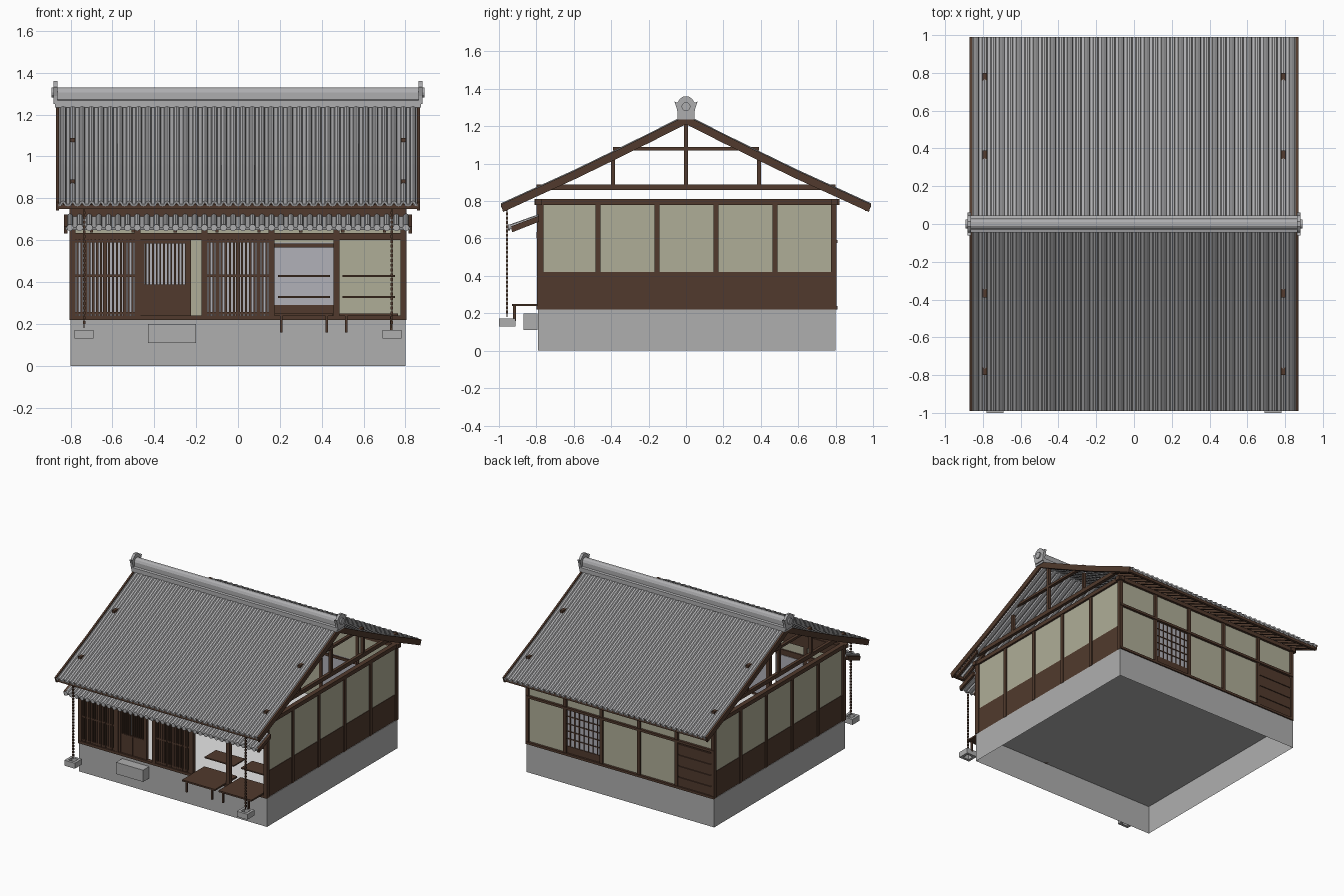
import bpy, bmesh, math

cube = bpy.data.objects.get("Cube")
if cube:
    bpy.data.objects.remove(cube, do_unlink=True)


def material(name, r, g, b):
    m = bpy.data.materials.new(name)
    m.use_nodes = True
    m.diffuse_color = (r, g, b, 1)
    m.node_tree.nodes["Principled BSDF"].inputs["Base Color"].default_value = (r, g, b, 1)
    return m


TILE = material("roof tile grey", .42, .42, .43)
STONE = material("stone grey", .43, .43, .43)
WOOD = material("dark brown wood", .082, .042, .026)
PLASTER = material("pale plaster", .43, .42, .31)
PAPER = material("screen paper", .44, .44, .48)
FLOOR = material("white floor", .85, .85, .85)


def finish(name, bm, mat):
    bmesh.ops.recalc_face_normals(bm, faces=bm.faces)
    mesh = bpy.data.meshes.new(name)
    bm.to_mesh(mesh)
    bm.free()
    mesh.materials.append(mat)
    ob = bpy.data.objects.new(name, mesh)
    bpy.context.collection.objects.link(ob)
    return ob


def boxes(name, mat, items):
    """One object from boxes given as (x0, x1, y0, y1, z0, z1)."""
    bm = bmesh.new()
    for x0, x1, y0, y1, z0, z1 in items:
        for v in bmesh.ops.create_cube(bm, size=1)["verts"]:
            v.co = (x0 if v.co.x < 0 else x1, y0 if v.co.y < 0 else y1, z0 if v.co.z < 0 else z1)
    return finish(name, bm, mat)


def prisms(name, mat, outline, spans):
    """Extrude a (y, z) outline along x over each span."""
    bm = bmesh.new()
    for x0, x1 in spans:
        a = [bm.verts.new((x0, y, z)) for y, z in outline]
        b = [bm.verts.new((x1, y, z)) for y, z in outline]
        bm.faces.new(a)
        bm.faces.new(b[::-1])
        n = len(a)
        for i in range(n):
            bm.faces.new((a[i], b[i], b[(i + 1) % n], a[(i + 1) % n]))
    return finish(name, bm, mat)


def tiles(name, path, half, count, r):
    """Sheet of round tile rolls following a (y, z) path."""
    pitch = 2 * half / count
    section = []
    for i in range(count):
        cx = -half + pitch * (i + .5)
        section.append((cx - pitch / 2, 0))
        section += [(cx - r * math.cos(a), r * math.sin(a)) for a in [math.pi * k / 4 for k in range(5)]]
    section.append((half, 0))
    bm = bmesh.new()
    rows = [[bm.verts.new((x, y, z + h)) for x, h in section] for y, z in path]
    for p, q in zip(rows, rows[1:]):
        for i in range(len(section) - 1):
            bm.faces.new((p[i], p[i + 1], q[i + 1], q[i]))
    ob = finish(name, bm, TILE)
    mod = ob.modifiers.new("thickness", "SOLIDIFY")
    mod.thickness = .012
    up = ob.data.polygons[0].normal.z > 0
    mod.offset = -1 if up else 1
    return ob


def discs(name, mat, centres, axis, r, depth):
    bm = bmesh.new()
    for c in centres:
        vs = bmesh.ops.create_cone(bm, cap_ends=True, segments=12, radius1=r, radius2=r, depth=depth)["verts"]
        for v in vs:
            x, y, z = v.co
            v.co = (z + c[0], x + c[1], y + c[2]) if axis == "x" else (x + c[0], z + c[1], y + c[2])
    return finish(name, bm, mat)


POSTS = [-.79, -.48, -.16, .16, .47, .79]
BAYS = list(zip(POSTS, POSTS[1:]))
SIDES = (-1, 1)

# Hollow stone foundation and floor
base = boxes("foundation", STONE, [(-.8, .8, -.79, .8, 0, .22)])
bm = bmesh.new()
bm.from_mesh(base.data)
bmesh.ops.delete(bm, geom=[f for f in bm.faces if f.normal.z < -.5], context="FACES")
bm.to_mesh(base.data)
bm.free()
boxes("floor", FLOOR, [(-.78, .78, -.77, .78, .22, .225)])
boxes("step_stone", STONE, [(-.43, -.2, -.87, -.795, .11, .2)])

# Side walls
boxes("side_plaster", PLASTER, [(s * .785 - .008, s * .785 + .008, -.78, .79, .42, .78) for s in SIDES])
boxes("side_wainscot", WOOD, [(s * .787 - .009, s * .787 + .009, -.78, .79, .22, .42) for s in SIDES])
boxes("side_posts", WOOD, [(s * .79 - .013, s * .79 + .013, y - .013, y + .013, .22, .79)
                           for s in SIDES for y in (-.775, -.47, -.155, .16, .475, .79)])
boxes("side_beams", WOOD, [(s * .79 - .018, s * .79 + .018, -.81, .82, .78, .81) for s in SIDES])

# Back wall: plaster, paper window, boarded bay
boxes("back_plaster", PLASTER, [(a, b, .78, .792, .59 if i in (0, 3) else .22, .79) for i, (a, b) in enumerate(BAYS)])
boxes("back_posts", WOOD, [(x - .013, x + .013, .775, .805, .22, .79) for x in POSTS])
boxes("back_rails", WOOD, [(-.8, .8, .79, .81, z, z + h) for z, h in ((.22, .018), (.575, .018))]
      + [(-.82, .82, .775, .81, .78, .81)])
wa, wb = BAYS[3]
boxes("back_window_paper", PAPER, [(wa, wb, .782, .79, .28, .59)])
boxes("back_window_kickboard", WOOD, [(wa, wb, .775, .796, .22, .29)])
boxes("back_window_bars", WOOD,
      [(wa + (wb - wa) * k / 8 - .003, wa + (wb - wa) * k / 8 + .003, .788, .796, .29, .58) for k in range(1, 8)]
      + [(wa, wb, .788, .796, .29 + .057 * k - .003, .29 + .057 * k + .003) for k in range(1, 5)]
      + [(wa, wb, .77, .78, .565, .585)])
da, db = BAYS[0]
boxes("back_boards", WOOD, [(da, db, .78, .792, .22, .59)]
      + [(da, db, .79, .799, .23 + .085 * k, .305 + .085 * k) for k in range(4)])

# Front frame
boxes("front_posts", WOOD, [(x - .014, x + .014, -.797, -.765, .22, .79) for x in POSTS])
boxes("front_beams", WOOD, [(-.8, .8, -.798, -.765, z, t) for z, t in ((.22, .24), (.6, .635), (.7, .79))]
      + [(-.82, .82, -.805, -.77, .78, .81)])
boxes("front_upper_plaster", PLASTER, [(-.79, .79, -.785, -.775, .63, .71)])

# Lattice windows and the sliding door
bars, paper = [], []
for a, b in (BAYS[0], BAYS[2]):
    a, b = a + .014, b - .014
    paper.append((a, b, -.772, -.768, .24, .6))
    bars += [(a, b, -.79, -.776, z - .006, z + .006) for z in (.25, .43, .594)]
    for k in range(15):
        x = a + (b - a) * (k + .5) / 15
        w = .009 if k % 5 == 2 else .005
        bars.append((x - w, x + w, -.792, -.775, .24, .6))
boxes("lattice_bars", WOOD, bars)
boxes("lattice_paper", PAPER, paper + [(-.46, -.23, -.772, -.768, .38, .59)])
boxes("sliding_door", WOOD, [(-.465, -.225, -.785, -.775, .24, .38), (-.465, -.225, -.788, -.772, .372, .388),
                             (-.465, -.225, -.788, -.772, .585, .6), (-.35, -.345, -.789, -.775, .24, .38)]
      + [(x - .009, x + .009, -.79, -.77, .24, .6) for x in (-.456, -.234)]
      + [(-.445 + .0175 * k, -.437 + .0175 * k, -.788, -.775, .38, .59) for k in range(12)])

# Benches and stepped shelves in the open bays
for i, x in enumerate((.315, .625)):
    n = ("inner", "outer")[i]
    boxes(n + "_bench", WOOD, [(x - .14, x + .14, -.93, -.66, .238, .25)]
          + [(x + s * .108 - .006, x + s * .108 + .006, -.925, -.91, .16, .24) for s in SIDES])
    boxes(n + "_shelves", WOOD, [(x - .125, x + .125, -.68, -.54, .325, .334),
                                 (x - .125, x + .125, -.5, -.38, .425, .434)])

# Open gable trusses
truss = []
for s in SIDES:
    x0, x1 = s * .79 - .012, s * .79 + .012
    truss += [(x0, x1, -.8, .8, .86, .89), (x0, x1, -.39, .39, 1.07, 1.088), (x0, x1, -.011, .011, .89, 1.24)]
    truss += [(x0, x1, t * .39 - .01, t * .39 + .01, .89, 1.02) for t in SIDES]
boxes("gable_trusses", WOOD, truss)

# Main roof slopes, bargeboards, rafters, eave boards
SLOPE = [(0, 1.253), (.2, 1.152), (.39, 1.058), (.6, .956), (.8, .865), (.99, .778)]
for s, n in ((-1, "front"), (1, "back")):
    path = [(s * y, z) for y, z in SLOPE]
    tiles(n + "_roof_tiles", [(y, z - .005) for y, z in path], .858, 38, .015)
    outline = [(y, z + .004) for y, z in path] + [(y - s * .012, z - .036) for y, z in path[::-1]]
    prisms(n + "_bargeboards", WOOD, outline, [(-.87, -.856), (.856, .87)])
    rafter = [(s * .74, .876), (s * .97, .768), (s * .96, .75), (s * .74, .852)]
    prisms(n + "_rafters", WOOD, rafter, [(-.83 + k * 1.66 / 27 - .008, -.83 + k * 1.66 / 27 + .008) for k in range(28)])
    boxes(n + "_eave_board", WOOD, [(-.865, .865, s * .968 - .01, s * .968 + .01, .748, .77)])

# Ridge and its end ornaments
half = [(.046, 1.235), (.046, 1.268), (.03, 1.272), (.03, 1.305), (.022, 1.322), (.01, 1.33)]
prisms("ridge", TILE, half + [(-y, z) for y, z in half[::-1]], [(-.875, .875)])
half = [(.042, 1.25), (.048, 1.29), (.062, 1.332), (.046, 1.326), (.034, 1.345), (.014, 1.36)]
prisms("ridge_ornaments", TILE, half + [(-y, z) for y, z in half[::-1]], [(-.882, -.862), (.862, .882)])
discs("ridge_ornament_bosses", TILE, [(s * .885, 0, 1.305) for s in SIDES], "x", .024, .014)

# Small roof over the shop front
tiles("pent_roof_tiles", [(-.945, .66), (-.79, .715)], .825, 36, .014)
discs("pent_roof_caps", TILE, [(-.825 + 1.65 * (k + .5) / 36, -.946, .66) for k in range(36)], "y", .016, .012)
pent = [(-.935, .665), (-.785, .722), (-.785, .69), (-.93, .633)]
prisms("pent_roof_ends", WOOD, pent, [(-.832, -.815), (.815, .832)])
prisms("pent_roof_rafters", WOOD, [(-.93, .652), (-.785, .703), (-.785, .69), (-.93, .638)],
       [(-.7 + .2 * k - .008, -.7 + .2 * k + .008) for k in range(8)])

# Rain chains and open basins
links, basins = [], []
for s in SIDES:
    x, y = s * .735, -.957
    for k in range(24):
        z = .2 + .0228 * k
        links.append((x - .006, x + .006, y - .006, y + .006, z, z + .014))
    links.append((x - .002, x + .002, y - .002, y + .002, .18, .76))
    basins += [(x + t * .035 - .01, x + t * .035 + .01, -1, -.912, .13, .172) for t in SIDES]
    basins += [(x - .03, x + .03, yy - .01, yy + .01, .13, .172) for yy in (-.99, -.922)]
boxes("rain_chains", WOOD, links)
boxes("rain_basins", STONE, basins)
